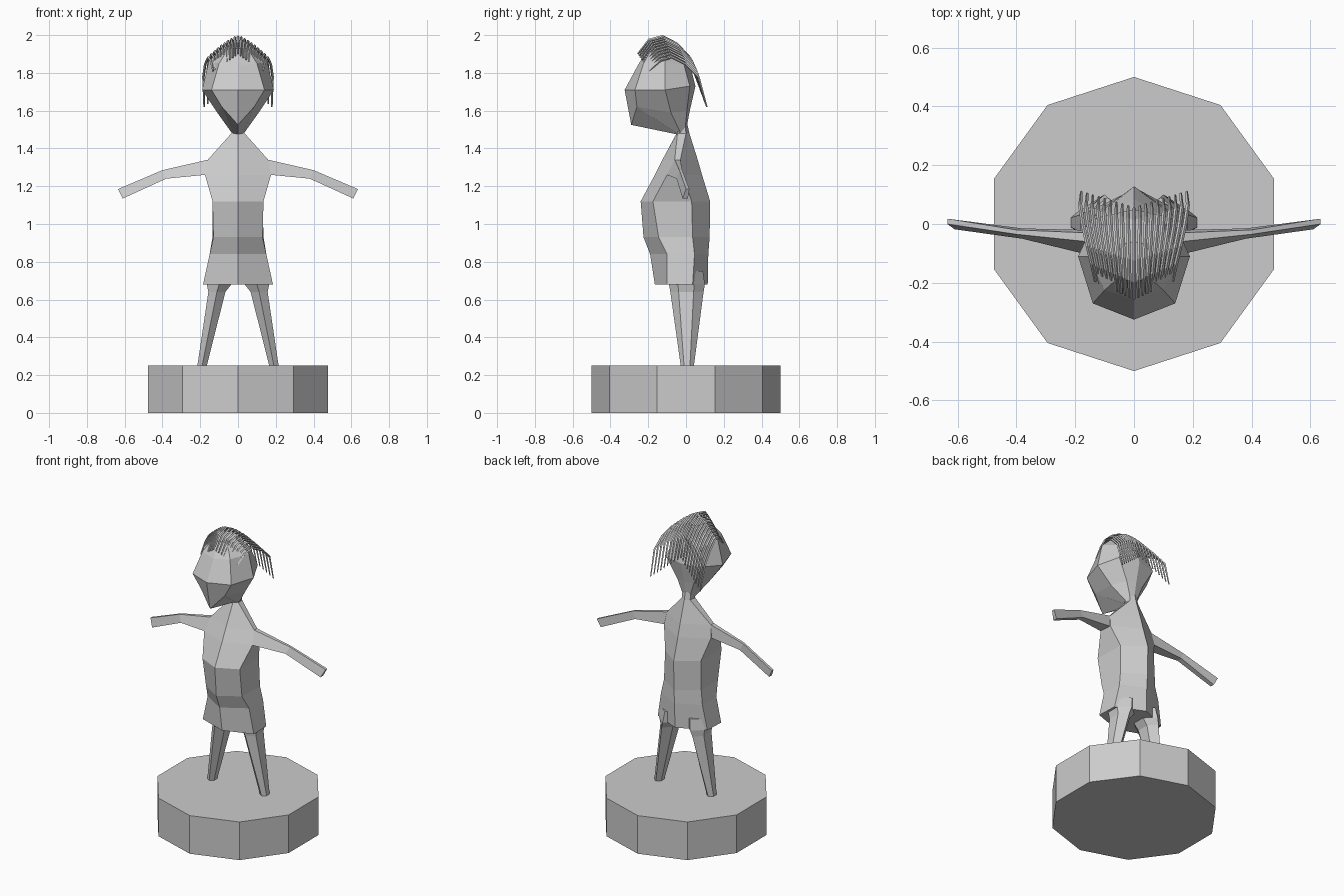
import bpy, bmesh, math

grey = bpy.data.materials.new("stone_grey")
grey.diffuse_color = (0.6, 0.6, 0.6, 1)


def loft(name, rings):
    """Skin a list of equal-sized point rings and cap both ends."""
    bm = bmesh.new()
    rows = [[bm.verts.new(p) for p in r] for r in rings]
    n = len(rows[0])
    for a, b in zip(rows, rows[1:]):
        for i in range(n):
            j = (i + 1) % n
            bm.faces.new((a[i], a[j], b[j], b[i]))
    bm.faces.new(rows[0])
    bm.faces.new(rows[-1])
    bmesh.ops.recalc_face_normals(bm, faces=bm.faces)
    me = bpy.data.meshes.new(name)
    bm.to_mesh(me)
    bm.free()
    me.materials.append(grey)
    ob = bpy.data.objects.new(name, me)
    bpy.context.collection.objects.link(ob)
    return ob


def both_sides(half):
    """Close a right-hand half ring (front centre to back centre)."""
    return half + [(-x, y, z) for x, y, z in reversed(half[1:-1])]


# Ten-sided base
circle = [(0.5 * math.sin(math.tau * i / 10), 0.5 * math.cos(math.tau * i / 10)) for i in range(10)]
loft("base", [[(x, y, z) for x, y in circle] for z in (0, 0.25)])

# Torso and tunic: z, front y, side-front x y, side-back x y, back y
torso = [
    (0.68, -0.165, 0.185, -0.10, 0.180, 0.035, 0.115),
    (0.84, -0.190, 0.150, -0.10, 0.150, 0.045, 0.118),
    (0.93, -0.225, 0.130, -0.145, 0.135, 0.035, 0.125),
    (1.12, -0.240, 0.135, -0.175, 0.130, 0.030, 0.128),
    (1.26, -0.165, 0.175, -0.10, 0.170, -0.015, 0.085),
    (1.34, -0.125, 0.160, -0.06, 0.160, -0.030, 0.062),
    (1.48, -0.050, 0.035, -0.045, 0.030, 0.000, 0.018),
    (1.56, -0.050, 0.035, -0.045, 0.030, -0.01, 0.000),
]
loft("torso", [both_sides([(0, f, z), (ax, ay, z), (bx, by, z), (0, b, z)])
               for z, f, ax, ay, bx, by, b in torso])

# Head, from under the jaw to the crown
head = [
    [(0, -.05, 1.475), (.025, -.05, 1.48), (.035, -.03, 1.485), (.025, -.005, 1.50), (0, .005, 1.52)],
    [(0, -.29, 1.525), (.085, -.26, 1.62), (.11, -.08, 1.59), (.06, .005, 1.60), (0, .02, 1.60)],
    [(0, -.325, 1.71), (.14, -.27, 1.71), (.19, -.11, 1.71), (.13, .02, 1.73), (0, .05, 1.73)],
    [(0, -.255, 1.84), (.10, -.225, 1.85), (.155, -.11, 1.86), (.10, -.01, 1.84), (0, .02, 1.85)],
    [(0, -.20, 1.93), (.05, -.18, 1.93), (.06, -.12, 1.95), (.04, -.07, 1.94), (0, -.06, 1.94)],
]
loft("head", [both_sides(r) for r in head])

# Arm stations: top x, top z, bottom x, bottom z, then y of top-back, top-front, low-front, low-back
arm = [
    (0.10, 1.35, 0.10, 1.26, -0.03, -0.06, -0.10, -0.03),
    (0.16, 1.34, 0.175, 1.26, -0.03, -0.06, -0.10, -0.02),
    (0.40, 1.285, 0.38, 1.24, -0.02, -0.035, -0.05, -0.015),
    (0.635, 1.185, 0.61, 1.135, 0.018, 0.0, -0.018, 0.01),
]
# Leg stations: z, centre x, half width, centre y, half depth
leg = [
    (0.75, 0.09, 0.07, 0.0, 0.09),
    (0.68, 0.10, 0.065, 0.005, 0.095),
    (0.64, 0.112, 0.045, 0.005, 0.088),
    (0.25, 0.19, 0.025, 0.007, 0.035),
]
hexagon = [(0, -1), (1, -0.5), (1, 0.4), (0, 1), (-1, 0.4), (-1, -0.5)]
for side, s in (("left", -1), ("right", 1)):
    loft(side + "_arm", [[(s * tx, a, tz), (s * tx, b, tz), (s * bx, c, bz), (s * bx, d, bz)]
                         for tx, tz, bx, bz, a, b, c, d in arm])
    loft(side + "_leg", [[(s * (cx + u * w), cy + v * d, z) for u, v in hexagon]
                         for z, cx, w, cy, d in leg])

# Hair: thin strands swept back over the head, lower towards the sides
hair = bpy.data.curves.new("hair", "CURVE")
hair.dimensions = "3D"
hair.bevel_depth = 0.007
hair.bevel_resolution = 0
hair.use_fill_caps = True
N = 9
for i in range(-N, N + 1):
    t = abs(i) / N
    x = 0.183 * i / N
    drop = 0.11 * t ** 1.4
    pts = [
        (0.72 * x, -0.255 + 0.06 * t, 1.90 - 0.09 * t, 0.7),
        (0.78 * x, -0.195 + 0.06 * t, 1.975 - drop, 1),
        (0.86 * x, -0.125 + 0.05 * t, 1.993 - drop, 1),
        (0.95 * x, -0.050 + 0.05 * t, 1.955 - drop, 1),
        (x, 0.010 + 0.055 * t, 1.89 - drop, 1),
        (0.98 * x, 0.055 + 0.055 * t, 1.77 - 0.15 * t, 0.6),
    ]
    sp = hair.splines.new("POLY")
    sp.use_smooth = False
    sp.points.add(len(pts) - 1)
    for p, (px, py, pz, r) in zip(sp.points, pts):
        p.co = (px, py, pz, 1)
        p.radius = r
hair.materials.append(grey)
ob = bpy.data.objects.new("hair", hair)
bpy.context.collection.objects.link(ob)
bpy.context.view_layer.objects.active = ob
ob.select_set(True)
bpy.ops.object.convert(target="MESH")
